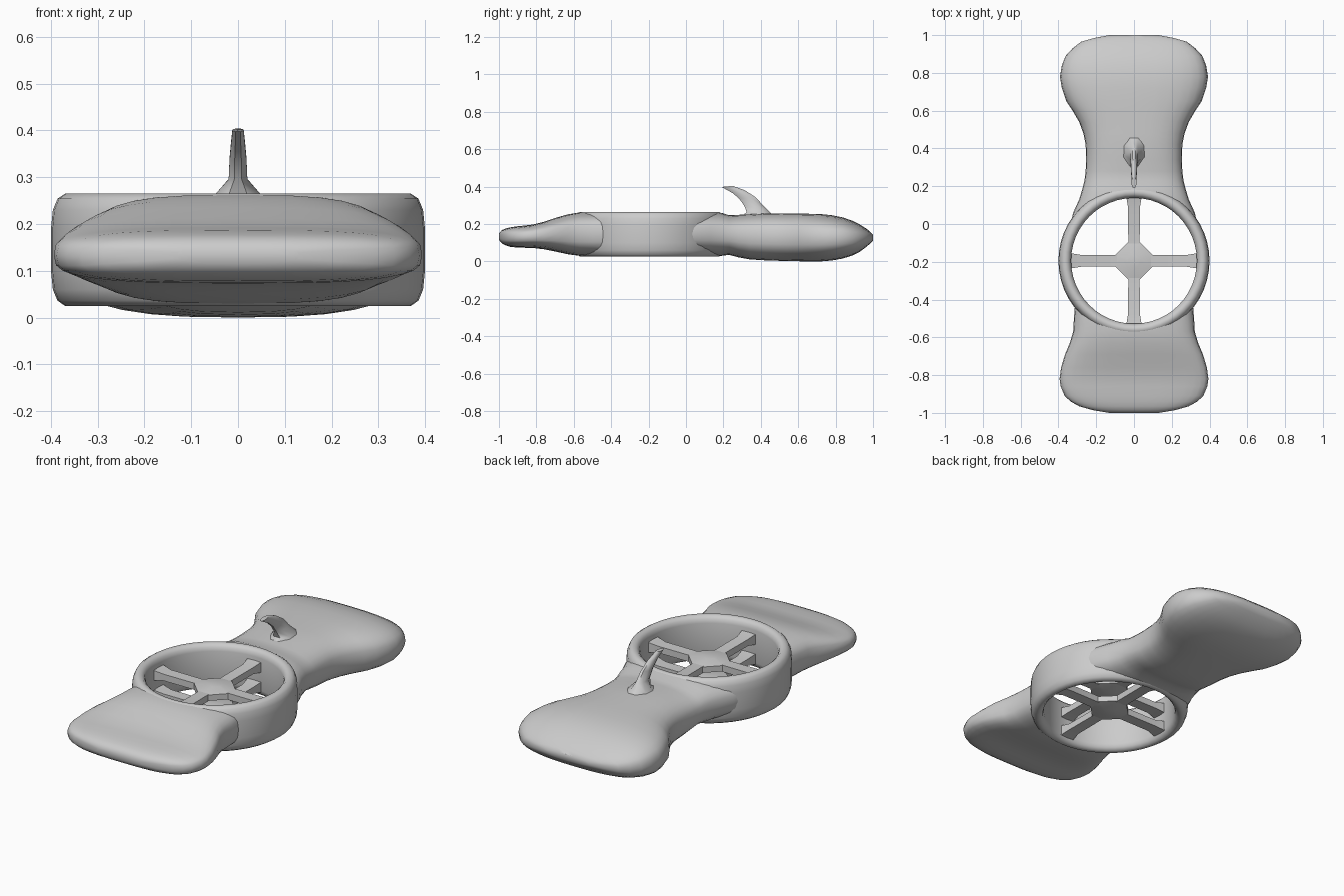
import bpy, bmesh, math
from mathutils import Vector

if "Cube" in bpy.data.objects:
    bpy.data.objects.remove(bpy.data.objects["Cube"])

grey = bpy.data.materials.new("plain_grey")
grey.diffuse_color = (0.6, 0.6, 0.6, 1)
grey.use_nodes = True
grey.node_tree.nodes["Principled BSDF"].inputs["Base Color"].default_value = grey.diffuse_color
CY = -0.195          # ring centre on y


def finish(name, bm, angle=45):
    bmesh.ops.recalc_face_normals(bm, faces=bm.faces)
    me = bpy.data.meshes.new(name)
    bm.to_mesh(me)
    bm.free()
    ob = bpy.data.objects.new(name, me)
    bpy.context.collection.objects.link(ob)
    me.materials.append(grey)
    smooth(ob, angle)
    return ob


def smooth(ob, angle):
    bpy.ops.object.select_all(action='DESELECT')
    bpy.context.view_layer.objects.active = ob
    ob.select_set(True)
    bpy.ops.object.shade_smooth_by_angle(angle=math.radians(angle))


def loft(bm, rings, closed=False):
    """Skin a list of point loops; cap the ends unless closed."""
    loops = [[bm.verts.new(p) for p in r] for r in rings]
    n = len(loops[0])
    pairs = list(zip(loops, loops[1:]))
    if closed:
        pairs.append((loops[-1], loops[0]))
    for a, b in pairs:
        for i in range(n):
            j = (i + 1) % n
            bm.faces.new((a[i], a[j], b[j], b[i]))
    if not closed:
        bm.faces.new(loops[0])
        bm.faces.new(loops[-1])


def section(y, w, zb, zt, e=3.0, n=32):
    """Rounded cross-section across x."""
    pts = []
    for i in range(n):
        t = 2 * math.pi * i / n
        c, s = math.cos(t), math.sin(t)
        x = w * math.copysign(abs(c) ** (2 / e), c)
        z = (zt + zb) / 2 + (zt - zb) / 2 * math.copysign(abs(s) ** (2 / e), s)
        pts.append((x, y, z))
    return pts


# cutter for the round opening
bm = bmesh.new()
loft(bm, [[(0.36 * math.cos(2 * math.pi * i / 48), CY + 0.36 * math.sin(2 * math.pi * i / 48), z)
           for i in range(48)] for z in (-0.5, 0.9)])
cutter = finish("opening_cutter", bm)
cutter.hide_render = True
cutter.hide_viewport = False

# front paddle and rear body: y, half width, bottom, top
front = [(-1.0, .13, .115, .15), (-.985, .22, .097, .167), (-.965, .29, .086, .176),
         (-.94, .335, .078, .182), (-.91, .367, .075, .187), (-.86, .388, .073, .192),
         (-.82, .394, .072, .197), (-.76, .386, .065, .212), (-.69, .365, .051, .235),
         (-.63, .34, .038, .252), (-.57, .322, .03, .262), (-.50, .318, .029, .263),
         (-.40, .31, .029, .263)]
rear = [(0.0, .335, .03, .262), (.06, .322, .03, .262), (.13, .29, .03, .262),
        (.19, .272, .03, .26), (.23, .262, .035, .247), (.28, .256, .022, .249),
        (.34, .253, .011, .253), (.42, .256, .006, .257), (.48, .268, .004, .257),
        (.54, .29, .002, .256), (.60, .325, .001, .256), (.65, .358, 0, .255),
        (.72, .382, 0, .253), (.78, .392, .005, .247), (.84, .382, .016, .235),
        (.89, .362, .032, .217), (.93, .325, .052, .197), (.965, .28, .078, .175),
        (.985, .21, .096, .158), (1.0, .13, .112, .143)]
for name, stations, e in (("front_paddle", front, 3.2), ("rear_body", rear, 2.7)):
    bm = bmesh.new()
    loft(bm, [section(*s, e=e) for s in stations])
    ob = finish(name, bm)
    mod = ob.modifiers.new("opening", 'BOOLEAN')
    mod.operation = 'DIFFERENCE'
    mod.solver = 'EXACT'
    mod.object = cutter
    bpy.context.view_layer.objects.active = ob
    bpy.ops.object.modifier_apply(modifier=mod.name)
    smooth(ob, 45)
bpy.data.objects.remove(cutter)

# ring duct, lathed from a rounded profile
profile = [(.333, .06), (.338, .04), (.352, .027), (.37, .025), (.386, .036), (.396, .06),
           (.4, .1), (.4, .19), (.396, .23), (.386, .254), (.37, .265), (.352, .263),
           (.338, .25), (.333, .23)]
bm = bmesh.new()
loft(bm, [[(r * math.cos(a), CY + r * math.sin(a), z) for r, z in profile]
          for a in (2 * math.pi * k / 48 for k in range(48))], closed=True)
finish("ring_duct", bm, 50)

# two layers of cross spokes with chamfered hubs
for label, z0, z1, tip in (("upper", .165, .2, -1), ("lower", .06, .095, 1)):
    bm = bmesh.new()
    for k in range(4):
        a = math.pi / 2 * k
        d, s = Vector((math.cos(a), math.sin(a), 0)), Vector((-math.sin(a), math.cos(a), 0))
        rings = []
        for r, w, g in ((.03, .03, 0), (.28, .031, 0), (.345, .042, .012)):
            c = Vector((0, CY, 0)) + d * r
            rings.append([c + s * u + Vector((0, 0, z)) for u, z in
                          ((-w, z0 - g), (w, z0 - g), (w, z1 + g), (-w, z1 + g))])
        loft(bm, rings)
    hub = [(.1, -.03), (.1, .03), (.03, .1), (-.03, .1),
           (-.1, .03), (-.1, -.03), (-.03, -.1), (.03, -.1)]
    loft(bm, [[(x * f, CY + y * f, z) for x, y in hub] for f, z in
              ((.35, z0 - .012), (1, z0 + .002), (1, z1 - .002), (.35, z1 + .012))])
    finish(label + "_spokes", bm, 30)

# curved fin: rear edge point, front edge point, half width
fin = [((.47, .245), (.29, .24), .06), ((.45, .262), (.325, .262), .05),
       ((.415, .297), (.313, .295), .02), ((.37, .345), (.285, .335), .018),
       ((.315, .38), (.25, .365), .015), ((.25, .404), (.19, .398), .012)]
bm = bmesh.new()
rings = []
for (yb, zb), (yf, zf), w in fin:
    b, f = Vector((0, yb, zb)), Vector((0, yf, zf))
    rings.append([b.lerp(f, t) + Vector((u * w, 0, 0)) for t, u in
                  ((0, -.4), (0, .4), (.3, 1), (.7, 1), (1, .4), (1, -.4), (.7, -1), (.3, -1))])
loft(bm, rings)
finish("curved_fin", bm, 50)
